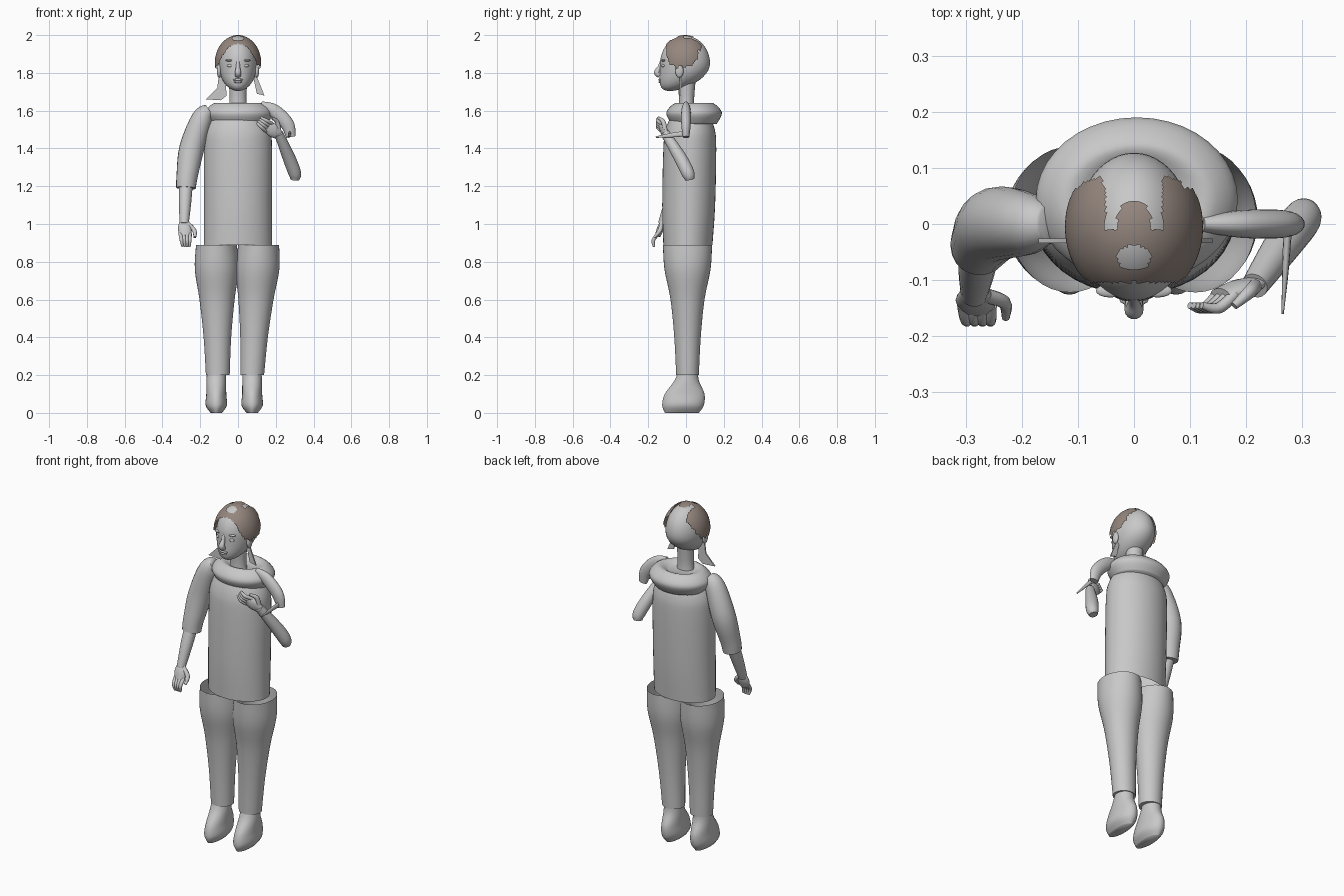
import bpy, bmesh, math
from mathutils import Vector

cube = bpy.data.objects.get("Cube")
if cube:
    bpy.data.objects.remove(cube)


def material(name, red, green, blue):
    colour = (red, green, blue, 1)
    mat = bpy.data.materials.new(name)
    mat.use_nodes = True
    mat.diffuse_color = colour
    mat.node_tree.nodes["Principled BSDF"].inputs["Base Color"].default_value = colour
    return mat


GREY = material("plain grey", .58, .58, .58)
BROWN = material("hair brown", .3, .24, .21)
SIDES = {"right": -1, "left": 1}


def finish(name, bm, mat=GREY):
    """Turn a bmesh into a smooth shaded object."""
    bmesh.ops.recalc_face_normals(bm, faces=bm.faces)
    mesh = bpy.data.meshes.new(name)
    bm.to_mesh(mesh)
    bm.free()
    mesh.materials.append(mat)
    part = bpy.data.objects.new(name, mesh)
    bpy.context.collection.objects.link(part)
    bpy.ops.object.select_all(action='DESELECT')
    bpy.context.view_layer.objects.active = part
    part.select_set(True)
    bpy.ops.object.shade_smooth_by_angle(angle=math.radians(60))


def spline(rows, steps=5):
    """Smooth curve through every row of numbers."""
    result = []
    last = len(rows) - 1
    for i in range(last):
        before, start, end, after = (Vector(rows[min(max(i + k, 0), last)]) for k in range(-1, 3))
        for s in range(steps):
            t = s / steps
            slope_in, slope_out = (end - before) / 2, (after - start) / 2
            bend = 3 * (end - start) - 2 * slope_in - slope_out
            twist = 2 * (start - end) + slope_in + slope_out
            result.append(start + slope_in * t + bend * t ** 2 + twist * t ** 3)
    return result + [Vector(rows[last])]


def skin(name, rings, open_start=False, open_end=False):
    """Bridge a stack of point rings."""
    bm = bmesh.new()
    loops = [[bm.verts.new(point) for point in ring] for ring in rings]
    for low, high in zip(loops, loops[1:]):
        for i in range(len(low)):
            bm.faces.new((low[i - 1], low[i], high[i], high[i - 1]))
    if not open_start:
        bm.faces.new(loops[0])
    if not open_end:
        bm.faces.new(loops[-1])
    finish(name, bm)


def circle(centre, across, depth, sides):
    turns = [math.tau * i / sides for i in range(sides)]
    return [centre + across * math.cos(a) + depth * math.sin(a) for a in turns]


def loft(name, rows, centre, **ends):
    """Stack of level ellipses, each row: height, half width, half depth."""
    rings = []
    for z, width, depth in spline(rows):
        middle = Vector((*centre(z), z))
        rings.append(circle(middle, Vector((width, 0, 0)), Vector((0, depth, 0)), 40))
    skin(name, rings, **ends)


def tube(name, rows, across=(1, 0, 0), flat=1, sides=20):
    """Limb along a path, each row: x, y, z, radius."""
    path = spline(rows)
    rings = []
    for i, row in enumerate(path):
        tangent = (path[min(i + 1, len(path) - 1)] - path[max(i - 1, 0)]).xyz.normalized()
        side = Vector(across)
        side = (side - tangent * side.dot(tangent)).normalized()
        depth = tangent.cross(side) * flat
        rings.append(circle(row.xyz, side * row.w, depth * row.w, sides))
    skin(name, rings)


def blob(name, centre, radii):
    """Small ellipsoid."""
    bm = bmesh.new()
    bmesh.ops.create_uvsphere(bm, u_segments=16, v_segments=10, radius=1)
    bmesh.ops.scale(bm, vec=radii, verts=bm.verts)
    bmesh.ops.translate(bm, vec=centre, verts=bm.verts)
    finish(name, bm)


def hand(label, wrist, along, across):
    """Flat palm, four curled fingers and a thumb."""
    wrist, along, across = Vector(wrist), Vector(along), Vector(across)
    curl = Vector((0, -.015, 0))

    def stroke(part, points, radii, **shape):
        tube(label + part, [(*p, r) for p, r in zip(points, radii)], across, **shape)

    stroke("_palm", [wrist, wrist + along * .3, wrist + along * .6], (.024, .036, .03), flat=.5)
    for k in range(4):
        root = wrist + along * .5 + across * (k - 1.5) * .017
        tip = wrist + along + across * (k - 1.5) * .012
        stroke("_finger", [root, (root + tip) / 2 + curl, tip], (.01, .01, .006), sides=10)
    base = wrist + along * .15 + across * .02
    knuckle = wrist + along * .4 + across * .05
    stroke("_thumb", [base, knuckle, knuckle + along * .25 + curl], (.013, .012, .007), sides=10)


# Torso, wide collar and neck
loft("torso", [(.89, .18, .13), (1.1, .18, .14), (1.4, .18, .14), (1.5, .17, .13), (1.58, .13, .1)],
     lambda z: (0, .01 + .02 * min(z - .89, 1)), open_start=True)
loft("collar", [(1.53, .15, .12), (1.59, .18, .147), (1.64, .13, .1), (1.62, .07, .06)],
     lambda z: (.005, .043))
loft("neck", [(1.58, .055, .045), (1.66, .045, .04), (1.78, .05, .05)], lambda z: (0, .003))

# Trousers and boots, leaning slightly to one side
for label, side in SIDES.items():
    loft(label + "_trouser_leg",
         [(.2, .063, .06), (.4, .073, .07), (.6, .093, .09), (.76, .116, .122), (.89, .108, .13)],
         lambda z: (side * (.085 + .03 * z) - .02 * (1 - z), .008), open_end=True)
    loft(label + "_boot",
         [(0, .03, .09), (.04, .056, .11), (.1, .053, .105), (.17, .052, .065), (.23, .048, .05)],
         lambda z: (side * .095 - .02, .15 * z - .022))

# Right arm hanging down
tube("right_sleeve", [(-.15, 0, 1.6, .035), (-.19, 0, 1.56, .055), (-.245, 0, 1.4, .066),
                      (-.27, -.03, 1.25, .056), (-.275, -.04, 1.19, .052)])
tube("right_forearm", [(-.275, -.04, 1.22, .036), (-.28, -.08, 1.12, .033), (-.285, -.125, 1, .024)])
hand("right", (-.285, -.12, 1.02), (.01, -.05, -.14), (1, 0, 0))

# Left arm: short sleeve with a pointed flap, bent forearm, hand at the chest
tube("left_sleeve", [(.12, 0, 1.63, .02), (.19, 0, 1.6, .035), (.26, 0, 1.53, .036),
                     (.28, 0, 1.46, .025)], flat=.7)
tube("left_sleeve_flap", [(.275, .01, 1.48, .008), (.27, -.08, 1.47, .006), (.265, -.16, 1.46, .002)],
     flat=2, sides=10)
tube("left_forearm", [(.3, .02, 1.235, .024), (.3, .01, 1.27, .034), (.27, -.03, 1.35, .034),
                      (.215, -.11, 1.48, .024)])
hand("left", (.22, -.105, 1.47), (-.11, -.04, .08), (.6, 0, .8))


# Head: an ellipsoid whose lower half swings forward into the jaw
def head_shell(name, widths, segments, mat=GREY, keep=None):
    bm = bmesh.new()
    bmesh.ops.create_uvsphere(bm, u_segments=segments, v_segments=segments // 2, radius=1)
    for v in bm.verts:
        jaw = min(v.co.z, 0) ** 2
        v.co = Vector(a * b for a, b in zip(v.co, widths)) + Vector((0, -.005 - .08 * jaw, 1.85))
    if keep:
        bare = [f for f in bm.faces if not keep(f.calc_center_median())]
        bmesh.ops.delete(bm, geom=bare, context='FACES')
    finish(name, bm, mat)


# Hair: bare crown at the back, a bare patch on top and a ragged lower edge
def has_hair(p):
    x, y = abs(p.x), p.y
    ragged = .006 * (math.sin(90 * p.x + 2) + math.sin(170 * y))
    lower = 1.83 + 6 * max(abs(y + .02) - .03, 0) ** 1.6 + ragged
    patch = math.hypot(p.x / .03, (y + .06) / .022) < 1
    tuft = x < .03 and y < .04 - 20 * x * x
    crown = x < .05 and y > -.01 and not tuft
    return -.104 < y < .075 + ragged and p.z > lower and not patch and not crown


head_shell("head", (.102, .132, .146), 48)
head_shell("hair", (.123, .137, .15), 128, BROWN, has_hair)

# Face
tube("nose", [(0, -.128, 1.865, .009), (0, -.14, 1.83, .011), (0, -.153, 1.803, .017),
              (0, -.138, 1.787, .016)], sides=14)
blob("upper_lip", (0, -.135, 1.764), (.026, .011, .007))
blob("lower_lip", (0, -.134, 1.752), (.021, .011, .007))
for label, side in SIDES.items():
    blob(label + "_eye", (side * .04, -.119, 1.838), (.018, .011, .009))
    blob(label + "_brow", (side * .042, -.119, 1.866), (.026, .012, .006))
    blob(label + "_ear", (side * .1, -.035, 1.81), (.012, .022, .035))

# Thin hanging side locks
locks = {"right": [(-.1, 1.8), (-.07, 1.8), (-.06, 1.68), (-.09, 1.655), (-.17, 1.66), (-.11, 1.72)],
         "left": [(.08, 1.78), (.1, 1.78), (.14, 1.68), (.1, 1.69)]}
for label, outline in locks.items():
    skin(label + "_side_lock", [[(x, y, z) for x, z in outline] for y in (-.034, -.026)])
